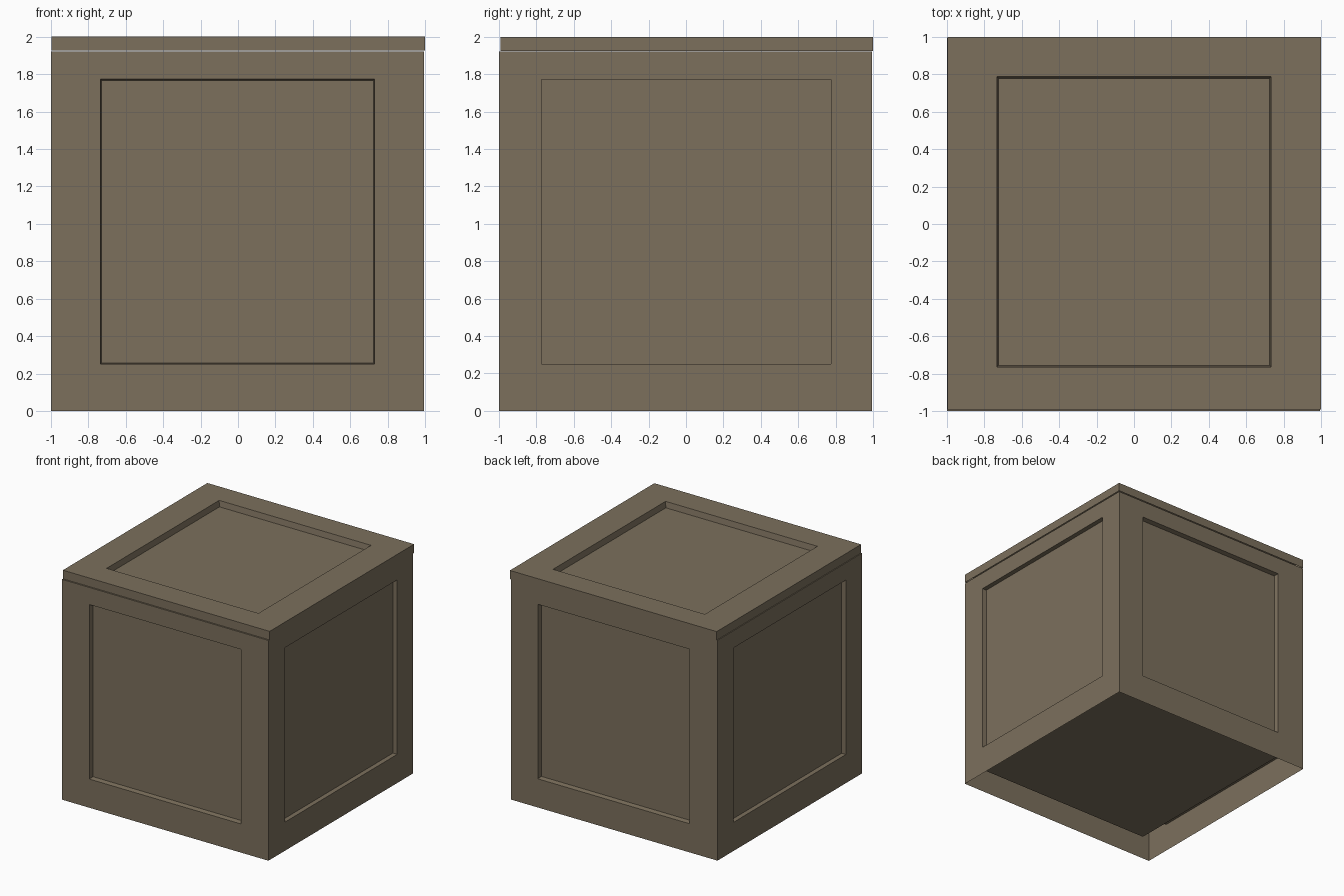
import bpy, bmesh
from mathutils import Vector

if "Cube" in bpy.data.objects:
    bpy.data.objects.remove(bpy.data.objects["Cube"])

mat = bpy.data.materials.new("drab_brown")
mat.diffuse_color = (0.2, 0.16, 0.108, 1)
mat.use_nodes = True
mat.node_tree.nodes["Principled BSDF"].inputs["Base Color"].default_value = mat.diffuse_color


def finish(name, bm):
    bmesh.ops.remove_doubles(bm, verts=bm.verts, dist=0.0005)
    mesh = bpy.data.meshes.new(name)
    bm.to_mesh(mesh)
    bm.free()
    mesh.materials.append(mat)
    obj = bpy.data.objects.new(name, mesh)
    bpy.context.collection.objects.link(obj)
    return obj


def place_flat(u, v, d):
    return Vector((u, v, d))


def rect(bm, place, u0, u1, v0, v1, d):
    return [bm.verts.new(place(u, v, d)) for u, v in ((u0, v0), (u1, v0), (u1, v1), (u0, v1))]


def bridge(bm, lo, hi):
    for i in range(4):
        j = (i + 1) % 4
        bm.faces.new((lo[i], lo[j], hi[j], hi[i]))


def framed_sheet(bm, place, outer, inner, depth, taper):
    """Thin sheet with a recessed rectangular panel; place(u, v, depth) -> point."""
    a = rect(bm, place, *outer, 0)
    b = rect(bm, place, *inner, 0)
    u0, u1, v0, v1 = inner
    c = rect(bm, place, u0 + taper, u1 - taper, v0 + taper, v1 - taper, depth)
    bridge(bm, a, b)
    bridge(bm, b, c)
    bm.faces.new(c)


X0, X1, Y0, Y1 = -1.0, 0.994, -1.0, 0.994   # body extents
TOP = 1.922

# body: four sheet walls with recessed panels, closed on top
bm = bmesh.new()
fb_panel = (-0.735, 0.73, 0.25, 1.773)
side_panel = (-0.773, 0.776, 0.25, 1.772)
framed_sheet(bm, lambda u, v, d: Vector((u, Y0 + d, v)), (X0, X1, 0, TOP), fb_panel, 0.05, 0.008)
framed_sheet(bm, lambda u, v, d: Vector((-u, Y1 - d, v)), (-X1, -X0, 0, TOP), fb_panel, 0.05, 0.008)
framed_sheet(bm, lambda u, v, d: Vector((X1 - d, u, v)), (Y0, Y1, 0, TOP), side_panel, 0.04, 0.001)
framed_sheet(bm, lambda u, v, d: Vector((X0 + d, -u, v)), (-Y1, -Y0, 0, TOP), side_panel, 0.04, 0.001)
bm.faces.new(rect(bm, place_flat, X0, X1, Y0, Y1, TOP))
finish("crate_body", bm)

# inner box whose underside is the floor seen through the open base
bm = bmesh.new()
lo = rect(bm, place_flat, -0.9, 0.9, -0.958, 0.952, 0.176)
hi = rect(bm, place_flat, -0.9, 0.9, -0.958, 0.952, 1.9)
bm.faces.new(reversed(lo))
bridge(bm, lo, hi)
finish("inner_box", bm)

# lid: recessed top with a shallow skirt, a hair above the body
bm = bmesh.new()
LX0, LX1, LY0, LY1 = -0.996, 1.0, -0.992, 1.0
framed_sheet(bm, lambda u, v, d: Vector((u, v, 2 - d)), (LX0, LX1, LY0, LY1),
             (-0.733, 0.733, -0.765, 0.787), 0.05, 0.01)
hi = rect(bm, place_flat, LX0, LX1, LY0, LY1, 2.0)
lo = rect(bm, place_flat, LX0, LX1, LY0, LY1, 1.925)
bridge(bm, lo, hi)
finish("crate_lid", bm)
